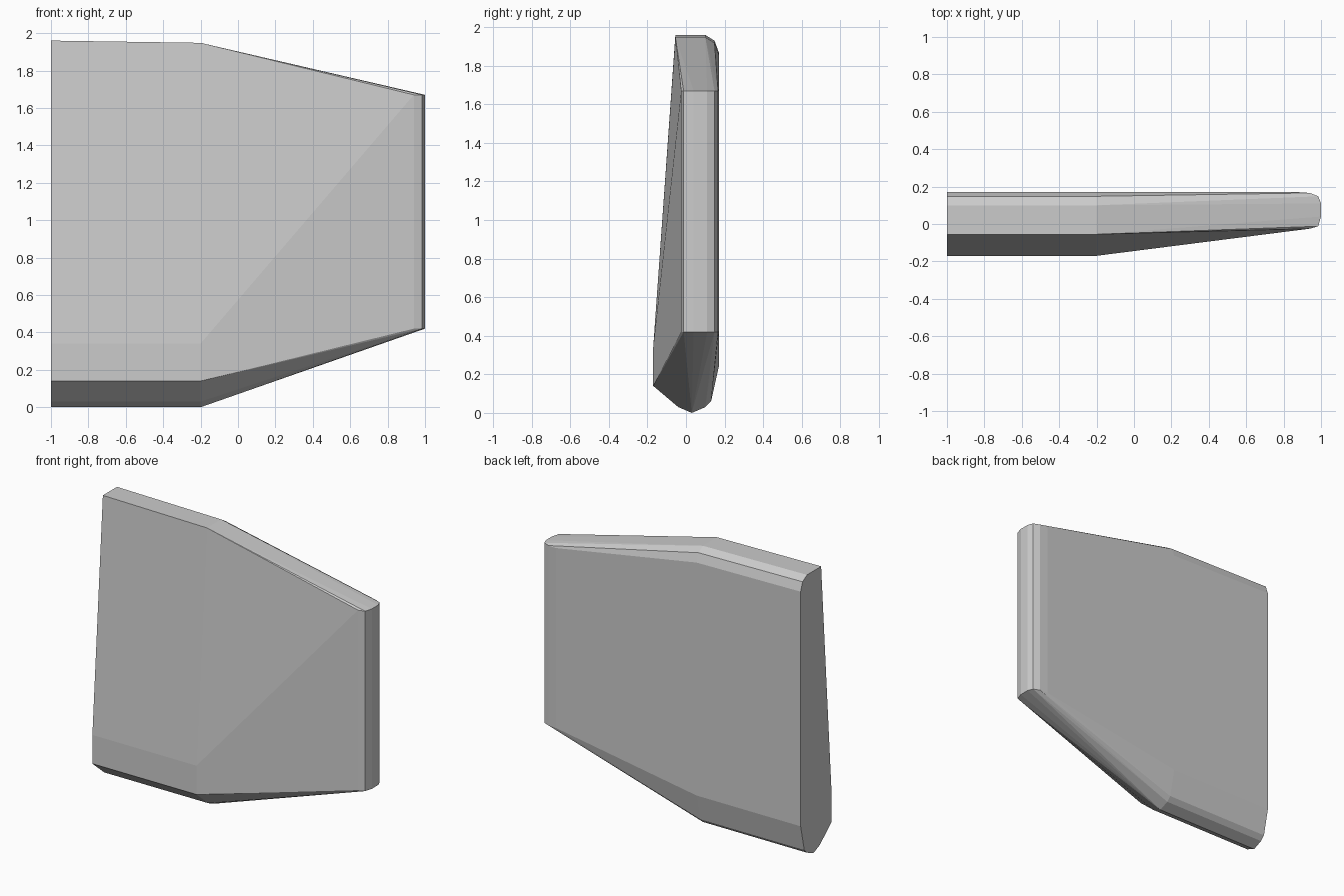
import bpy, bmesh, math

cube = bpy.data.objects.get("Cube")
if cube:
    bpy.data.objects.remove(cube, do_unlink=True)

# One plain grey
grey = bpy.data.materials.new("plain grey")
grey.use_nodes = True
colour = (0.6, 0.6, 0.6, 1)
grey.diffuse_color = colour
grey.node_tree.nodes["Principled BSDF"].inputs["Base Color"].default_value = colour

# Cross-section (y, z) of the straight part: slanted front, rounded back
section = [(-0.055, 1.96), (-0.17, 0.34), (-0.17, 0.14), (-0.04, 0.03),
           (0.03, 0.0), (0.10, 0.03), (0.13, 0.06), (0.17, 0.24),
           (0.17, 1.87), (0.148, 1.93), (0.10, 1.96)]
ROOT, BEND = -1.0, -0.2

# Rounded tip outline (x, y), extruded vertically
tip = [(0.94, -0.025), (0.985, -0.012), (1.0, 0.04), (1.0, 0.11),
       (0.985, 0.148), (0.94, 0.166), (0.88, 0.17)]
TIP_LOW, TIP_HIGH = 0.42, 1.67

# The panel is the convex skin around both sections and the tip
bm = bmesh.new()
for y, z in section:
    bm.verts.new((ROOT, y, z))
    bm.verts.new((BEND, y, z - 0.012 if z > 1 else z))
for x, y in tip:
    for z in (TIP_LOW, TIP_HIGH):
        bm.verts.new((x, y, z))
hull = bmesh.ops.convex_hull(bm, input=bm.verts[:])
loose = {g for g in hull["geom_interior"] + hull["geom_unused"]
         if isinstance(g, bmesh.types.BMVert)}
bmesh.ops.delete(bm, geom=list(loose), context="VERTS")
bmesh.ops.dissolve_limit(bm, angle_limit=math.radians(0.5),
                         verts=bm.verts[:], edges=bm.edges[:])
bmesh.ops.recalc_face_normals(bm, faces=bm.faces[:])

mesh = bpy.data.meshes.new("tapered_panel")
bm.to_mesh(mesh)
bm.free()
mesh.materials.append(grey)
panel = bpy.data.objects.new("tapered_panel", mesh)
bpy.context.collection.objects.link(panel)
